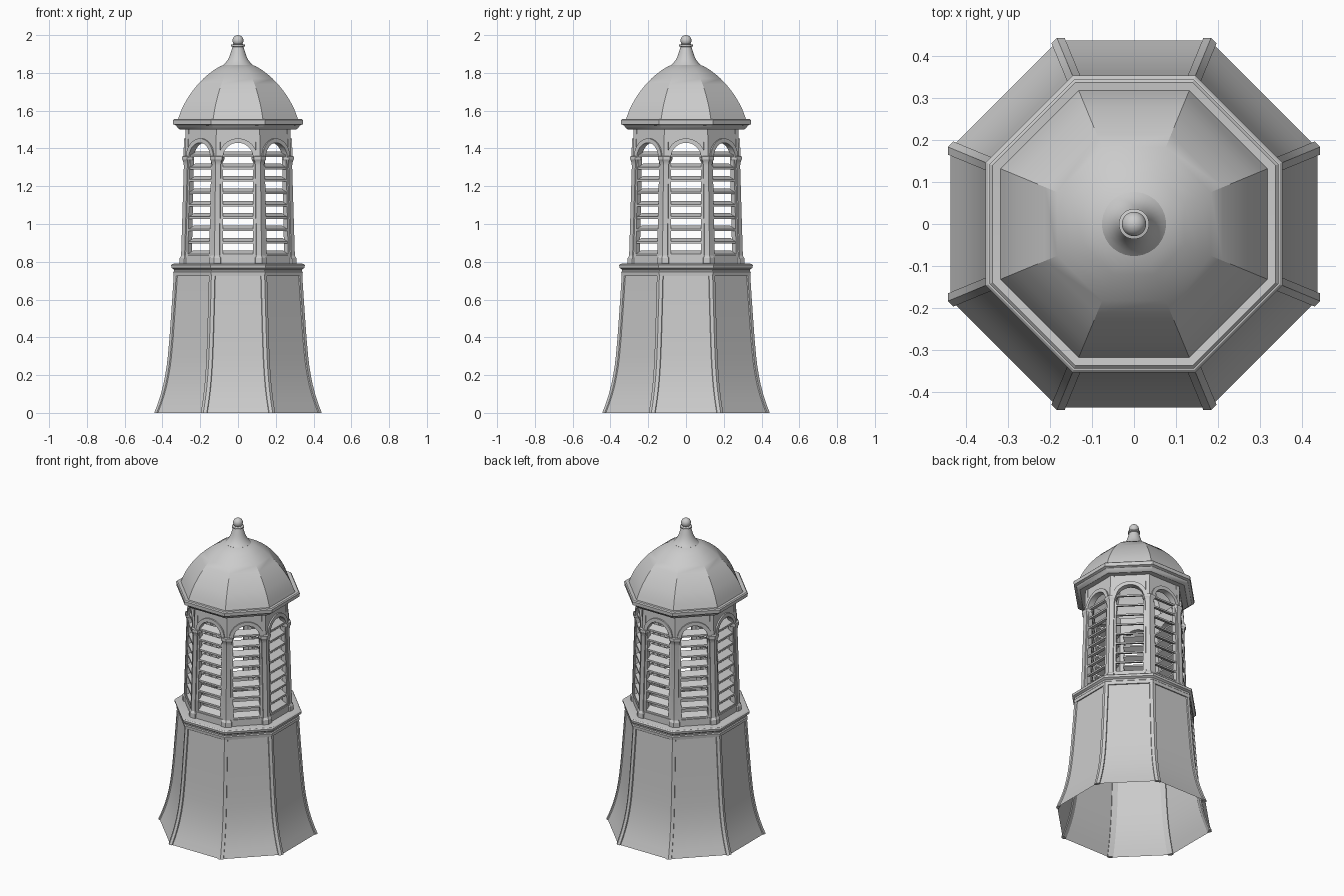
import bpy, bmesh
from math import pi, sin, cos, tan, radians
from mathutils import Vector

if "Cube" in bpy.data.objects:
    bpy.data.objects.remove(bpy.data.objects["Cube"])

T = tan(pi / 8)


def finish(name, bm, angle=30):
    bmesh.ops.recalc_face_normals(bm, faces=bm.faces)
    me = bpy.data.meshes.new(name)
    bm.to_mesh(me)
    bm.free()
    ob = bpy.data.objects.new(name, me)
    bpy.context.collection.objects.link(ob)
    bpy.ops.object.select_all(action='DESELECT')
    ob.select_set(True)
    bpy.context.view_layer.objects.active = ob
    bpy.ops.object.shade_smooth_by_angle(angle=radians(angle))
    return ob


def skin(bm, rings, closed=True, caps=False):
    """Join successive rings of points with quads."""
    vs = [[bm.verts.new(p) for p in r] for r in rings]
    n = len(vs[0])
    for a, b in zip(vs, vs[1:]):
        for i in range(n if closed else n - 1):
            j = (i + 1) % n
            bm.faces.new((a[i], a[j], b[j], b[i]))
    if caps:
        bm.faces.new(vs[0])
        bm.faces.new(vs[-1])


def lathe(name, profile, sides=8):
    """Profile of (apothem, z) turned around z, flat side to the front."""
    bm = bmesh.new()
    k = 1 / cos(pi / sides)
    skin(bm, [[(r * k * cos(2 * pi * (i + .5) / sides), r * k * sin(2 * pi * (i + .5) / sides), z)
               for i in range(sides)] for r, z in profile])
    return finish(name, bm)


def corner_bars(name, profile, w, out, inn):
    """Angled bars following the eight corners; profile of (apothem, z[, extra])."""
    bm = bmesh.new()
    for i in range(8):
        a = 2 * pi * (i + .5) / 8
        e, t = Vector((cos(a), sin(a), 0)), Vector((-sin(a), cos(a), 0))
        rings = []
        for p in profile:
            x = p[2] if len(p) > 2 else 0
            R, ww, o = p[0] / cos(pi / 8), w + x, out + x
            sec = [(R - inn, -ww), (R + o - ww * T, -ww), (R + o, 0), (R + o - ww * T, ww), (R - inn, ww)]
            rings.append([e * r + t * s + Vector((0, 0, p[1])) for r, s in sec])
        skin(bm, rings, caps=True)
    return finish(name, bm)


# Flared skirt with corner ribs
flare = [(.437, 0), (.418, .05), (.402, .1), (.389, .15), (.379, .2), (.371, .25), (.365, .3),
         (.356, .4), (.349, .5), (.342, .6), (.333, .74)]
lathe("flared_base", flare)
corner_bars("base_ribs", flare, .017, .007, .014)

# Cornice between skirt and lantern
lathe("base_cornice", [(.325, .725), (.341, .725), (.343, .745), (.338, .75), (.340, .76), (.352, .768),
                       (.354, .782), (.348, .788), (.335, .791), (.26, .791)])

# Lantern walls: eight panels with arched openings
Z0, Z1, SPRING, HW = .785, 1.51, 1.35, .08


def apo(z):
    return .297 + (.275 - .297) * (z - Z0) / (Z1 - Z0)


def place(k, u, z, d):
    a = 2 * pi * k / 8
    r = apo(z) + d
    return Vector((r * cos(a) - u * sin(a), r * sin(a) + u * cos(a), z))


def fit(u, z):
    return ((1 if u > 0 else -1) * apo(z) * T if abs(u) > .1149 else u, z)


angles = [radians(7.5 * i) for i in range(25)]
arch = [(HW * cos(t), SPRING + HW * sin(t)) for t in angles]
inner = [(HW, .83)] + arch + [(-HW, .83)]
outer = [(.115, .83)]
for t in angles:
    s = min(.115 / max(abs(cos(t)), 1e-6), (Z1 - SPRING) / max(sin(t), 1e-6))
    outer.append((s * cos(t), SPRING + s * sin(t)))
outer.append((-.115, .83))
outer = [fit(*p) for p in outer]


def band(bm, k, ins, outs, front, back):
    """Thick strip between two outlines on face k."""
    ring = [[place(k, *p, d) for p in pts] for pts, d in
            ((ins, back), (ins, front), (outs, front), (outs, back), (ins, back))]
    skin(bm, ring, closed=False)


def slab(bm, k, hw, sec):
    """Bar across face k with a (depth, z) section."""
    skin(bm, [[place(k, u, z, d) for d, z in sec] for u in (-hw, hw)], caps=True)


walls, arches, slats, sills = (bmesh.new() for _ in range(4))
hood = [(.103 * cos(t), SPRING + .103 * sin(t)) for t in angles]
for k in range(8):
    band(walls, k, inner, outer, 0, -.03)
    band(arches, k, arch, hood, .009, -.002)
    slab(sills, k, .12, [(.004, Z0), (.004, .832), (-.03, .832), (-.03, Z0)])
    # Tilted louvre slats
    for i in range(9):
        z = .845 + i * .0655
        hw = .084
        slab(slats, k, hw, [(-.002, z - .014), (-.002, z - .003), (-.045, z + .016), (-.045, z + .006)])
finish("lantern_walls", walls)
finish("arch_mouldings", arches)
finish("lantern_sills", sills)
finish("louvre_slats", slats)

# Corner posts with plinths and capitals
corner_bars("corner_posts", [(apo(z), z, x) for z, x in
            ((.785, .008), (.82, .008), (.832, 0), (1.31, 0), (1.335, .006), (1.342, .011),
             (1.358, .011), (1.36, -.004), (1.51, -.004))], .024, .006, .03)

# Eave and eight-sided dome
lathe("eave_moulding", [(.25, 1.5), (.308, 1.5), (.318, 1.508), (.328, 1.522), (.343, 1.528), (.344, 1.55),
                        (.338, 1.556), (.318, 1.554)])
lathe("dome_roof", [(.319, 1.55), (.308, 1.582), (.295, 1.615), (.279, 1.645), (.26, 1.677), (.238, 1.708),
                    (.212, 1.74), (.183, 1.77), (.152, 1.797), (.12, 1.82), (.095, 1.835), (.06, 1.846)])

# Finial
lathe("finial_stem", [(.07, 1.836), (.076, 1.843), (.066, 1.853), (.055, 1.868), (.046, 1.885), (.039, 1.905),
                      (.033, 1.925), (.029, 1.938), (.036, 1.941), (.036, 1.949), (.022, 1.953), (.001, 1.955)], 32)
ball = bmesh.new()
bmesh.ops.create_uvsphere(ball, u_segments=32, v_segments=16, radius=.029)
bmesh.ops.translate(ball, verts=ball.verts, vec=(0, 0, 1.971))
finish("finial_ball", ball)
